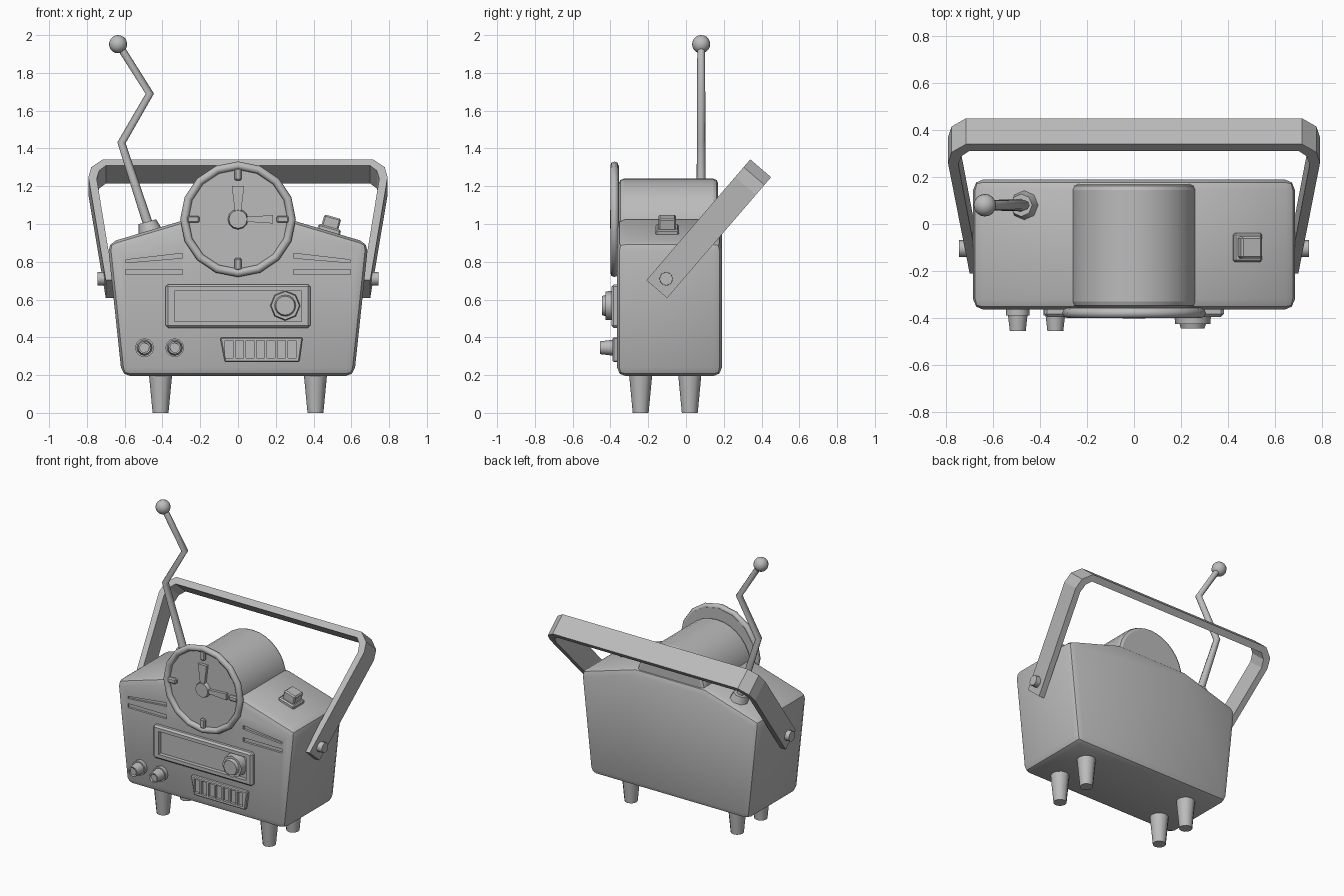
import bpy, bmesh, math
from mathutils import Matrix, Vector

cube = bpy.data.objects.get("Cube")
if cube:
    bpy.data.objects.remove(cube, do_unlink=True)

# Single flat colour
GREY = (0.5, 0.5, 0.5, 1)
grey = bpy.data.materials.new("plain grey")
grey.use_nodes = True
grey.diffuse_color = GREY
grey.node_tree.nodes["Principled BSDF"].inputs["Base Color"].default_value = GREY


def activate(obj):
    bpy.ops.object.select_all(action="DESELECT")
    obj.select_set(True)
    bpy.context.view_layer.objects.active = obj


def apply_modifier(obj, kind, **settings):
    mod = obj.modifiers.new(kind.title(), kind)
    for key, value in settings.items():
        setattr(mod, key, value)
    activate(obj)
    bpy.ops.object.modifier_apply(modifier=mod.name)


def smooth(obj, degrees=40):
    activate(obj)
    bpy.ops.object.shade_smooth_by_angle(angle=math.radians(degrees))
    return obj


def bevel(obj, width, segments=1):
    apply_modifier(obj, "BEVEL", width=width, segments=segments,
                   limit_method="ANGLE", angle_limit=math.radians(30))
    return obj


def cut(obj, cutters):
    for cutter in cutters:
        apply_modifier(obj, "BOOLEAN", operation="DIFFERENCE", solver="EXACT", object=cutter)
        bpy.data.objects.remove(cutter, do_unlink=True)


def from_bmesh(name, bm):
    mesh = bpy.data.meshes.new(name)
    bmesh.ops.recalc_face_normals(bm, faces=bm.faces)
    bm.to_mesh(mesh)
    bm.free()
    mesh.materials.append(grey)
    obj = bpy.data.objects.new(name, mesh)
    bpy.context.collection.objects.link(obj)
    return obj


def prism(name, outline, y0, y1):
    """Outline in x and z, extruded along y."""
    bm = bmesh.new()
    face = bm.faces.new([bm.verts.new((x, y0, z)) for x, z in outline])
    extruded = bmesh.ops.extrude_face_region(bm, geom=[face])["geom"]
    verts = [g for g in extruded if isinstance(g, bmesh.types.BMVert)]
    bmesh.ops.translate(bm, verts=verts, vec=(0, y1 - y0, 0))
    return from_bmesh(name, bm)


def slab(name, x0, x1, z0, z1, y0, y1):
    return prism(name, [(x0, z0), (x1, z0), (x1, z1), (x0, z1)], y0, y1)


def cone(name, start, end, r0, r1, sides):
    start, end = Vector(start), Vector(end)
    axis = end - start
    matrix = Matrix.Translation((start + end) / 2) @ axis.to_track_quat("Z", "Y").to_matrix().to_4x4()
    bm = bmesh.new()
    bmesh.ops.create_cone(bm, cap_ends=True, segments=sides, radius1=r0, radius2=r1,
                          depth=axis.length, matrix=matrix)
    return smooth(from_bmesh(name, bm), 50 if sides > 6 else 30)


def ball(name, centre, radius):
    bm = bmesh.new()
    bmesh.ops.create_uvsphere(bm, u_segments=16, v_segments=10, radius=radius,
                              matrix=Matrix.Translation(centre))
    return smooth(from_bmesh(name, bm), 60)


def mirrored(half):
    return half + [(-x, z) for x, z in reversed(half)]


# Body with softened edges and two shallow grooves on each side
body = prism("body", mirrored([(0.615, 0.195), (0.69, 0.9), (0.27, 1.025)]), -0.365, 0.19)
bevel(body, 0.045, 2)
grooves = []
for side in (-1, 1):
    upper = [(0.295, 0.825), (0.595, 0.795), (0.595, 0.812), (0.295, 0.845)]
    if side > 0:
        upper = [(0.295, 0.795), (0.595, 0.825), (0.595, 0.845), (0.295, 0.812)]
    else:
        upper = [(0.295, 0.825), (0.595, 0.8), (0.595, 0.812), (0.295, 0.845)]
    upper = [(0.295, 0.795), (0.595, 0.82), (0.595, 0.845), (0.295, 0.81)] if side > 0 else upper
    # both sides taper towards the outer end
    upper = [(side * x, z) for x, z in [(0.295, 0.82), (0.595, 0.795), (0.595, 0.81), (0.295, 0.845)]]
    grooves.append(prism("groove_cutter", upper, -0.4, -0.35))
    low = sorted((side * 0.295, side * 0.595))
    grooves.append(slab("groove_cutter", *low, 0.732, 0.76, -0.4, -0.35))
cut(body, grooves)
smooth(body, 35)

# Drum housing behind the dial
drum = cone("drum_housing", (0, -0.355, 0.975), (0, 0.17, 0.975), 0.265, 0.265, 32)
smooth(bevel(drum, 0.025, 2), 40)

# Dial plate, rim, hub, hands and hour marks
DIAL = 1.025
cone("dial_plate", (0, -0.375, DIAL), (0, -0.355, DIAL), 0.285, 0.285, 16)
bpy.ops.mesh.primitive_torus_add(major_segments=16, minor_segments=8, major_radius=0.284,
                                 minor_radius=0.022, location=(0, -0.379, DIAL),
                                 rotation=(math.pi / 2, 0, 0))
rim = bpy.context.object
rim.name = "dial_rim"
rim.data.materials.append(grey)
smooth(rim, 60)
cone("dial_hub", (0, -0.37, DIAL), (0, -0.402, DIAL), 0.055, 0.048, 12)
for name, length, angle in (("long_hand", 0.175, 0), ("short_hand", 0.185, 90)):
    hand = prism(name, [(-0.015, 0.03), (0.015, 0.03), (0.033, length), (-0.033, length)]
                 if angle == 0 else [(-0.012, 0.03), (0.012, 0.03), (0.022, length), (-0.022, length)],
                 -0.395, -0.37)
    hand.matrix_world = Matrix.Translation((0, 0, DIAL)) @ Matrix.Rotation(math.radians(angle), 4, "Y")
for i in range(4):
    mark = bevel(slab("hour_mark", -0.018, 0.018, 0.205, 0.27, -0.397, -0.37), 0.007)
    mark.matrix_world = Matrix.Translation((0, 0, DIAL)) @ Matrix.Rotation(i * math.pi / 2, 4, "Y")

# Tuning window with its knob
frame = bevel(slab("window_frame", -0.383, 0.383, 0.45, 0.68, -0.395, -0.345), 0.012)
cut(frame, [slab("window_cutter", -0.337, 0.337, 0.485, 0.645, -0.45, -0.368)])
cone("tuning_knob", (0.25, -0.365, 0.568), (0.25, -0.425, 0.568), 0.08, 0.075, 8)
cone("tuning_knob_cap", (0.25, -0.42, 0.568), (0.25, -0.445, 0.568), 0.058, 0.05, 16)

# Small control knobs: flange, stem and hollow tip
for x in (-0.495, -0.335):
    cone("control_flange", (x, -0.355, 0.345), (x, -0.39, 0.345), 0.05, 0.05, 12)
    stem = cone("control_knob", (x, -0.385, 0.345), (x, -0.455, 0.345), 0.042, 0.034, 12)
    cut(stem, [cone("tip_cutter", (x, -0.445, 0.345), (x, -0.5, 0.345), 0.025, 0.025, 12)])

# Speaker grille with upright slots
grille = prism("speaker_grille", [(-0.07, 0.27), (0.325, 0.27), (0.343, 0.4), (-0.095, 0.4)], -0.388, -0.35)
bevel(grille, 0.006)
cut(grille, [slab("slot_cutter", x, x + 0.042, 0.29, 0.383, -0.42, -0.37)
             for x in [-0.068 + 0.0555 * i for i in range(7)]])

# Tapered legs
for x in (-0.41, 0.41):
    for y in (-0.24, 0.02):
        cone("leg", (x, y, 0), (x, y, 0.23), 0.042, 0.064, 12)

# Carrying handle, leaning back, and its pivot bolts
outer = [(0.7, 0), (0.792, 0.72), (0.777, 0.79), (0.715, 0.844)]
inner = [(0.7, 0.8), (0.735, 0.765), (0.748, 0.71), (0.66, 0)]
# Each half is outer then inner; the two halves meet across the top bar
bar = outer + [(-x, z) for x, z in reversed(outer)] + [(-x, z) for x, z in reversed(inner)] + inner
handle = prism("handle", bar, -0.0725, 0.0725)
handle.matrix_world = Matrix.Translation((0, -0.155, 0.655)) @ Matrix.Rotation(math.radians(-40.7), 4, "X")
for side in (-1, 1):
    cone("handle_bolt", (side * 0.64, -0.105, 0.71), (side * 0.745, -0.105, 0.71), 0.038, 0.036, 8)

# Bent aerial on a sloped socket
cone("aerial_socket", (-0.46, 0.08, 0.94), (-0.48, 0.08, 1.012), 0.07, 0.048, 8)
curve = bpy.data.curves.new("aerial", "CURVE")
curve.dimensions = "3D"
curve.bevel_depth = 0.022
curve.bevel_resolution = 2
curve.use_fill_caps = True
spline = curve.splines.new("POLY")
bends = [(-0.47, 0.98, 1.2), (-0.617, 1.43, 1), (-0.467, 1.69, 1), (-0.635, 1.955, 0.9)]
spline.points.add(len(bends) - 1)
for point, (x, z, radius) in zip(spline.points, bends):
    point.co = (x, 0.08, z, 1)
    point.radius = radius
curve.materials.append(grey)
bpy.context.collection.objects.link(bpy.data.objects.new("aerial", curve))
ball("aerial_tip", (-0.635, 0.08, 1.952), 0.048)

# Push button on the sloping shoulder
for name, half, height, x, z in (("button_base", 0.062, 0.05, 0.48, 0.96), ("button", 0.046, 0.09, 0.49, 0.995)):
    part = bevel(slab(name, -half, half, -height / 2, height / 2, -half, half), 0.008)
    part.matrix_world = Matrix.Translation((x, -0.1, z)) @ Matrix.Rotation(math.radians(16), 4, "Y")
